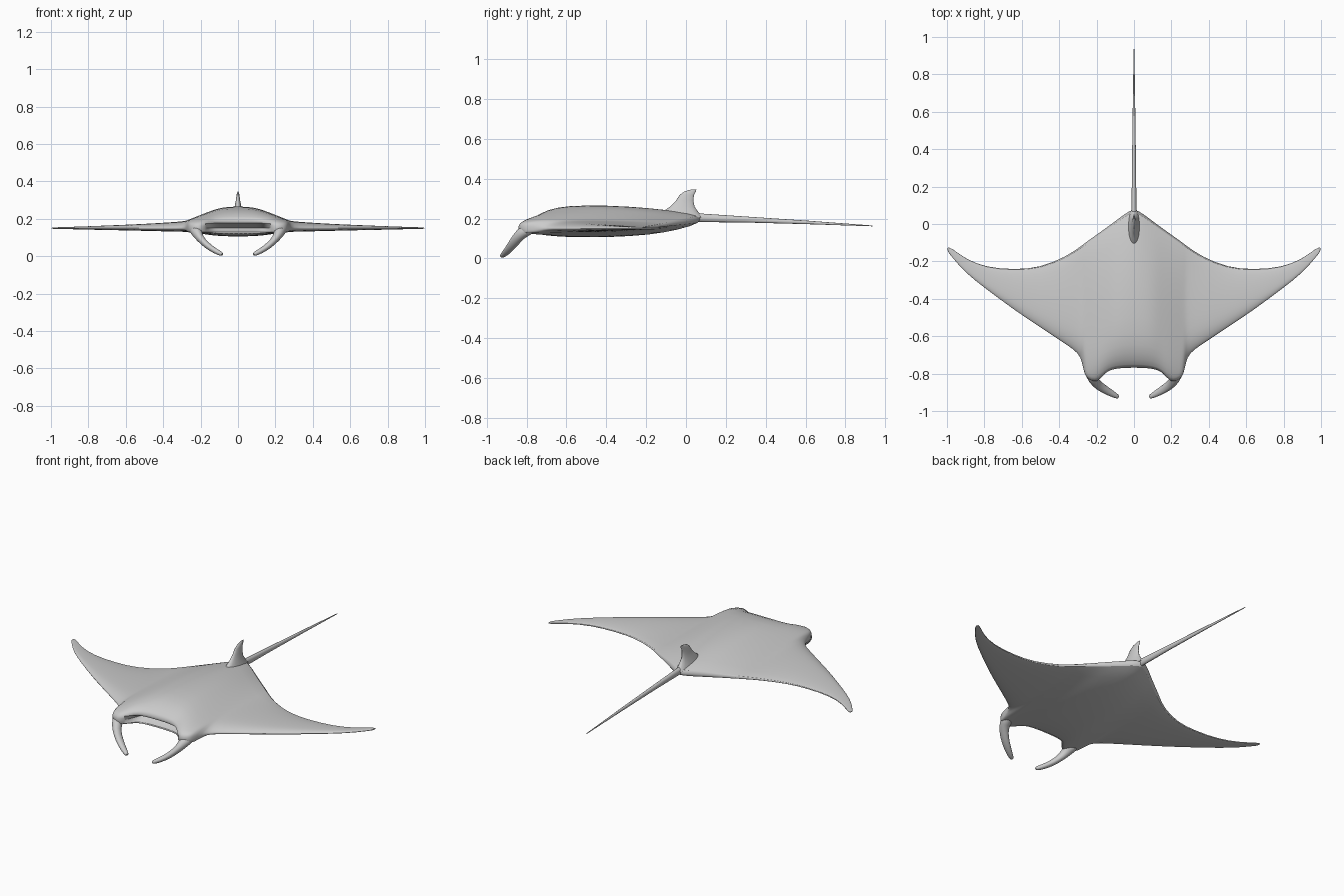
import bpy, bmesh, math
from mathutils import Vector

if "Cube" in bpy.data.objects:
    bpy.data.objects.remove(bpy.data.objects["Cube"])


def loft(name, rings, levels=0, angle=60):
    """Skin a list of equal-length closed rings and cap both ends."""
    bm = bmesh.new()
    vs = [[bm.verts.new(p) for p in r] for r in rings]
    n = len(vs[0])
    for a, b in zip(vs, vs[1:]):
        for i in range(n):
            j = (i + 1) % n
            bm.faces.new((a[i], a[j], b[j], b[i]))
    bm.faces.new(vs[0])
    bm.faces.new(vs[-1])
    bmesh.ops.recalc_face_normals(bm, faces=bm.faces)
    me = bpy.data.meshes.new(name)
    bm.to_mesh(me)
    bm.free()
    ob = bpy.data.objects.new(name, me)
    bpy.context.collection.objects.link(ob)
    if levels:
        m = ob.modifiers.new("smooth", 'SUBSURF')
        m.levels = m.render_levels = levels
    bpy.ops.object.select_all(action='DESELECT')
    ob.select_set(True)
    bpy.context.view_layer.objects.active = ob
    bpy.ops.object.shade_smooth_by_angle(angle=math.radians(angle))
    return ob


def oval(c, u, v, n=12):
    c, u, v = Vector(c), Vector(u), Vector(v)
    return [c + u * math.cos(2 * math.pi * i / n) + v * math.sin(2 * math.pi * i / n)
            for i in range(n)]


# Body and wings: spanwise stations (x, front y, back y, top z, bottom z)
stations = [
    (0, -.79, .09, .267, .105), (.05, -.79, .058, .266, .106),
    (.10, -.794, .02, .259, .108), (.14, -.805, -.01, .245, .112),
    (.175, -.832, -.035, .232, .117), (.21, -.842, -.06, .218, .122),
    (.245, -.828, -.085, .203, .126), (.265, -.805, -.10, .195, .128),
    (.277, -.735, -.11, .191, .130), (.295, -.688, -.123, .187, .131),
    (.36, -.642, -.17, .182, .132), (.50, -.55, -.232, .173, .136),
    (.64, -.457, -.243, .167, .139), (.79, -.345, -.232, .161, .142),
    (.90, -.26, -.187, .157, .145), (.97, -.178, -.132, .155, .146),
    (1.0, -.14, -.12, .154, .147)]
top_shape = [(0, 0), (.04, .38), (.11, .74), (.22, .98), (.45, 1), (.7, .78), (.86, .42), (1, 0)]


def section(x, f, b, top, bot, side):
    ef = .025 if x < .27 else max(.003, .010 - .008 * x)      # front edge half thickness
    zf = .151 if x < .27 else .150
    k = max(0, 1 - x / .42)
    zr, er = .150 + .05 * k, max(.003, .008 - .006 * x) + .012 * k
    mouth = x < .165
    fl = f + (.025 if mouth else 0)                           # lower lip sits further back
    upper, lower = [], []
    for t, s in top_shape:
        zt = (zf + ef) * (1 - t) + (zr + er) * t
        zb = (zf - ef) * (1 - t) + (zr - er) * t
        upper.append((side * x, f + (b - f) * t, zt + (top - zt) * s))
        lower.append((side * x, fl + (b - fl) * t, zb + (bot - zb) * s))
    nose = (side * x, f + (.14 if mouth else -.004), zf)      # mouth recess
    return upper + lower[::-1] + [nose]


rings = [section(*s, -1) for s in stations[:0:-1]] + [section(*s, 1) for s in stations]
loft("body_and_wings", rings, 1)

# Head fins curling down and inwards
path = [(.232, -.765, .154, .036, .030), (.225, -.815, .138, .034, .032),
        (.207, -.85, .098, .021, .028), (.165, -.88, .056, .018, .024),
        (.12, -.906, .027, .015, .019), (.09, -.922, .013, .012, .013),
        (.082, -.927, .010, .007, .008)]
for side, name in ((-1, "head_fin_left"), (1, "head_fin_right")):
    pts = [Vector((side * p[0], p[1], p[2])) for p in path]
    fin = []
    for i, p in enumerate(path):
        t = (pts[min(i + 1, len(pts) - 1)] - pts[max(i - 1, 0)]).normalized()
        u = t.cross(Vector((0, 1, 0))).normalized()
        v = t.cross(u).normalized()
        fin.append(oval(pts[i], u * p[3], v * p[4]))
    loft(name, fin, 1)

# Dorsal fin: (z, front y, back y, half thickness)
dorsal = [(.205, -.14, .085, .036), (.235, -.115, .06, .028), (.26, -.08, .043, .019),
          (.29, -.05, .037, .013), (.318, -.032, .040, .009),
          (.336, -.008, .050, .006), (.345, .025, .052, .003)]
loft("dorsal_fin", [oval((0, (a + b) / 2, z), (0, (b - a) / 2, 0), (w, 0, 0), 16)
                    for z, a, b, w in dorsal])

# Whip tail
tail = [(.03, .206, .016, .022), (.09, .203, .013, .021), (.3, .195, .011, .015),
        (.6, .181, .007, .009), (.935, .163, .002, .002)]
loft("tail", [oval((0, y, z), (a, 0, 0), (0, 0, b)) for y, z, a, b in tail])
